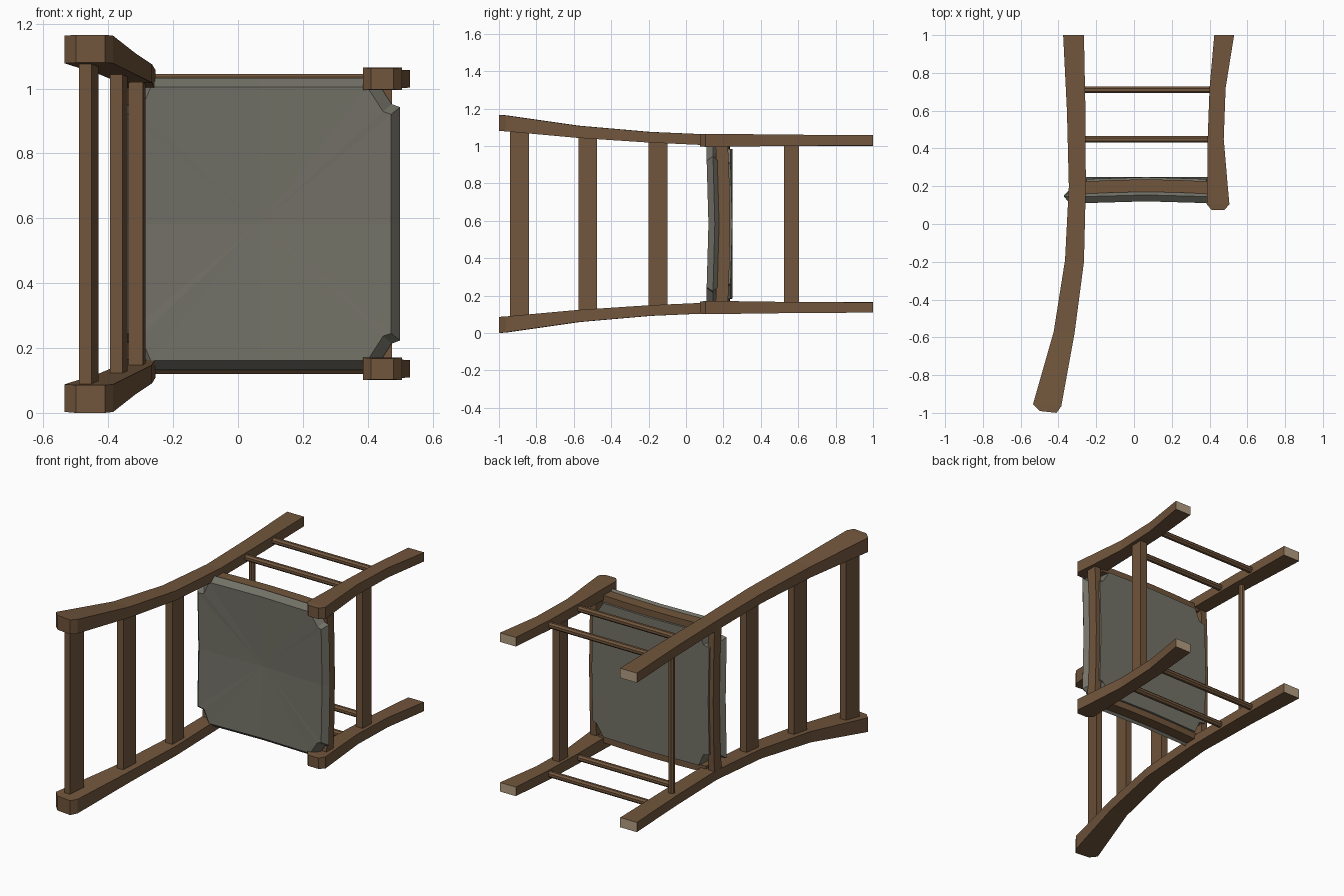
import bpy, bmesh, math

if "Cube" in bpy.data.objects:
    bpy.data.objects.remove(bpy.data.objects["Cube"])

ZC = 0.583  # mirror plane: the chair lies on its side, so its width runs along z


def material(name, rgb):
    m = bpy.data.materials.new(name)
    m.diffuse_color = (*rgb, 1)
    m.use_nodes = True
    m.node_tree.nodes["Principled BSDF"].inputs["Base Color"].default_value = m.diffuse_color
    return m


WOOD = material("brown wood", (0.165, 0.092, 0.045))
GREY = material("grey seat", (0.17, 0.165, 0.135))
PALE = material("pale end grain", (0.45, 0.34, 0.22))


def loft(name, rings, mat, centre=None, feet=False):
    """Skin a list of closed rings and cap both ends (first cap may fan to a centre)."""
    bm = bmesh.new()
    vs = [[bm.verts.new(p) for p in r] for r in rings]
    n = len(vs[0])
    for a, b in zip(vs, vs[1:]):
        for i in range(n):
            j = (i + 1) % n
            bm.faces.new((a[i], a[j], b[j], b[i]))
    if centre:
        c = bm.verts.new(centre)
        for i in range(n):
            bm.faces.new((vs[0][i], vs[0][(i + 1) % n], c))
    else:
        bm.faces.new(vs[0])
    end = bm.faces.new(vs[-1])
    if feet:
        end.material_index = 1
    bmesh.ops.recalc_face_normals(bm, faces=bm.faces[:])
    me = bpy.data.meshes.new(name)
    bm.to_mesh(me)
    bm.free()
    me.materials.append(mat)
    if feet:
        me.materials.append(PALE)
    ob = bpy.data.objects.new(name, me)
    bpy.context.collection.objects.link(ob)
    return ob


def leg(name, rows, side):
    """Rows: back x, back y, front x, front y, inner and outer distance from ZC."""
    rings = []
    for xa, ya, xb, yb, i, o in rows:
        zi, zo = ZC + side * i, ZC + side * o
        rings.append([(xa, ya, zi), (xb, yb, zi), (xb, yb, zo), (xa, ya, zo)])
    loft(name, rings, WOOD, feet=True)


def slat(name, x, y, thick, high, slope, half):
    """Straight bar across the width, leaning with the legs."""
    def ring(z):
        return [(x + sx * thick / 2 + slope * sy * high / 2, y + sy * high / 2, z)
                for sx, sy in ((-1, -1), (1, -1), (1, 1), (-1, 1))]
    loft(name, [ring(ZC - half), ring(ZC + half)], WOOD)


def dowel(name, a, b, r, axis):
    """Eight-sided rod along x (axis 0) or z (axis 2)."""
    rings = []
    for p in (a, b):
        ring = []
        for k in range(8):
            t = math.tau * (k + 0.5) / 8
            q = list(p)
            q[1] += r * math.cos(t)
            q[2 - axis] += r * math.sin(t)
            ring.append(q)
        rings.append(ring)
    loft(name, rings, WOOD)


# Legs
BACK = [(-.50, -.99, -.41, -1.0, .497, .583), (-.535, -.955, -.385, -.965, .495, .580),
        (-.425, -.57, -.315, -.58, .46, .525), (-.365, -.19, -.265, -.2, .435, .492),
        (-.345, .2, -.255, .2, .417, .475), (-.355, .6, -.257, .6, .417, .475),
        (-.375, 1, -.265, 1, .417, .475)]
FRONT = [(.41, .075, .48, .075, .415, .480), (.385, .105, .505, .105, .412, .482),
         (.388, .25, .492, .25, .413, .481), (.39, .45, .475, .45, .416, .478),
         (.40, .72, .485, .72, .418, .476), (.425, 1, .53, 1, .420, .474)]
for side, label in ((-1, "lower"), (1, "upper")):
    leg("back_leg_" + label, BACK, side)
    leg("front_leg_" + label, FRONT, side)
    # Side stretchers
    z = ZC + side * .445
    dowel("side_stretcher_high_" + label, (-.30, .448, z), (.43, .448, z), .019, 0)
    dowel("side_stretcher_low_" + label, (-.30, .71, z), (.43, .71, z), .019, 0)

# Backrest slats, front stretcher and back dowel
slat("back_slat_top", -.46, -.89, .038, .10, -.0 + .22, .51)
slat("back_slat_middle", -.368, -.525, .04, .10, .15, .47)
slat("back_slat_bottom", -.312, -.15, .045, .10, .07, .44)
slat("front_stretcher", .435, .565, .045, .08, .02, .43)
dowel("back_stretcher", (-.308, .575, ZC - .43), (-.308, .575, ZC + .43), .019, 2)

# Seat pad: rolled rim, sagging top, corners cut back around the legs
SX, HX, HZ = .065, .435, .45
OUTLINE = [(-.82, -1), (0, -1), (.82, -1), (.94, -.82), (1, -.8), (1, 0), (1, .8),
           (.94, .82), (.82, 1), (0, 1), (-.82, 1), (-.9, .82), (-1, .8), (-1, 0),
           (-1, -.8), (-.9, -.82)]


def seat_ring(inset, y):
    return [(SX + u * (HX - inset), y + .012 * (1 - min(abs(u), abs(v))), ZC + v * (HZ - inset))
            for u, v in OUTLINE]


loft("seat", [seat_ring(.028, .108), seat_ring(0, .142), seat_ring(.025, .165),
              seat_ring(.045, .165), seat_ring(.05, .236)], GREY, centre=(SX, .138, ZC))


# Seat rails, bowed slightly to follow the sag
def rail(name, along_x, pos, a, b, thick):
    rings = []
    for t in (0, .25, .5, .75, 1):
        s = a + (b - a) * t
        y = .158 + .012 * math.sin(math.pi * t)
        ring = []
        for d, h in ((-1, 0), (1, 0), (1, .066), (-1, .066)):
            p = pos + d * thick / 2
            ring.append((s, y + h, p) if along_x else (p, y + h, s))
        rings.append(ring)
    loft(name, rings, WOOD)


rail("front_rail", False, .455, ZC - .43, ZC + .43, .04)
rail("back_rail", False, -.325, ZC - .43, ZC + .43, .04)
rail("side_rail_lower", True, ZC - .42, -.29, .42, .04)
rail("side_rail_upper", True, ZC + .42, -.29, .42, .04)
